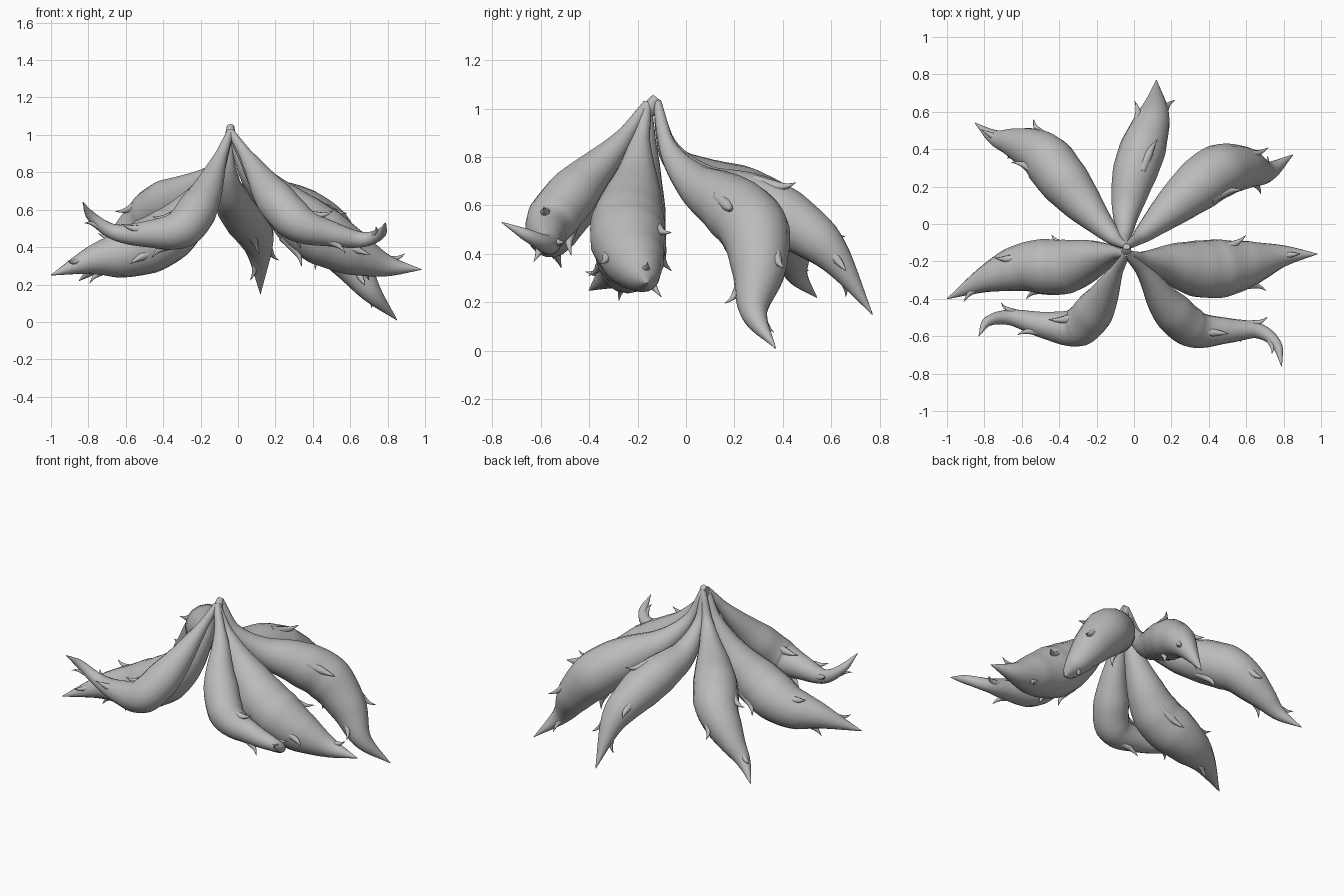
import bpy, bmesh, math
from mathutils import Vector

cube = bpy.data.objects.get("Cube")
if cube:
    bpy.data.objects.remove(cube, do_unlink=True)

fur = bpy.data.materials.new("grey fur")
fur.use_nodes = True
fur.diffuse_color = (0.5, 0.5, 0.5, 1)
fur.node_tree.nodes["Principled BSDF"].inputs["Base Color"].default_value = fur.diffuse_color

FRONT_ROOT = (-4, -16, 102)
BACK_ROOT = (-4, -12, 103)
SIDES = 16
# Radius along a tail as (fraction, radius): full and slender kinds
FULL = [(0, .018), (.12, .034), (.25, .075), (.36, .115), (.47, .145), (.58, .15), (.72, .115),
        (.85, .06), (.94, .025), (1, .002)]
SLIM = [(0, .018), (.12, .034), (.25, .068), (.4, .108), (.52, .108), (.65, .075), (.8, .042),
        (.92, .025), (1, .002)]


def spline(pts, per=7):
    """Smooth path through the points."""
    p = [2 * pts[0] - pts[1]] + pts + [2 * pts[-1] - pts[-2]]
    out = []
    for i in range(1, len(p) - 2):
        a, b, c, d = p[i - 1:i + 3]
        for k in range(per):
            t = k / per
            out.append(b + (c - a) * t / 2 + (2 * a - 5 * b + 4 * c - d) * t * t / 2
                       + (3 * b - a - 3 * c + d) * t ** 3 / 2)
    return out + [pts[-1]]


def lookup(profile, t):
    for (t0, r0), (t1, r1) in zip(profile, profile[1:]):
        if t <= t1:
            return r0 + (r1 - r0) * (t - t0) / (t1 - t0)
    return profile[-1][1]


def tube(bm, pts, profile, scale=1.0, sides=SIDES):
    """Skin a path with rings; returns (centre, tangent, normal, side, radius, fraction)."""
    path = spline(pts)
    run = [0]
    for a, b in zip(path, path[1:]):
        run.append(run[-1] + (b - a).length)
    frames, rings, normal = [], [], Vector((.3, .2, 1))
    for i, c in enumerate(path):
        tan = (path[min(i + 1, len(path) - 1)] - path[max(i - 1, 0)]).normalized()
        normal = (normal - tan * normal.dot(tan)).normalized()
        side = tan.cross(normal)
        t = run[i] / run[-1]
        r = lookup(profile, t) * scale
        frames.append((c, tan, normal.copy(), side, r, t))
        rings.append([bm.verts.new(c + (normal * math.cos(a) + side * math.sin(a)) * r)
                      for a in (math.tau * k / sides for k in range(sides))])
    for lo, hi in zip(rings, rings[1:]):
        for k in range(sides):
            n = (k + 1) % sides
            bm.faces.new((lo[k], lo[n], hi[n], hi[k]))
    bm.faces.new(rings[0][::-1])
    bm.faces.new(rings[-1])
    return frames


def tuft(bm, frame, angle, size):
    """Small hooked lock of fur growing out of the tail surface."""
    c, tan, nor, side, r, _ = frame
    out = nor * math.cos(angle) + side * math.sin(angle)
    base = c + out * r
    pts = [base - out * .03 * size - tan * .09 * size, base - out * .012 * size,
           base + out * .012 * size + tan * .05 * size, base + out * .045 * size + tan * .085 * size]
    tube(bm, pts, [(0, .028), (.5, .024), (.75, .012), (1, .001)], size, 8)


def finish(bm, name):
    """Turn the built mesh into a smooth grey object."""
    bmesh.ops.recalc_face_normals(bm, faces=bm.faces[:])
    mesh = bpy.data.meshes.new(name)
    bm.to_mesh(mesh)
    bm.free()
    mesh.materials.append(fur)
    ob = bpy.data.objects.new(name, mesh)
    bpy.context.collection.objects.link(ob)
    bpy.ops.object.select_all(action='DESELECT')
    ob.select_set(True)
    bpy.context.view_layer.objects.active = ob
    bpy.ops.object.shade_smooth_by_angle(angle=math.radians(50))


def tail(name, coords, profile=FULL, scale=1.0, turn=0.0):
    bm = bmesh.new()
    frames = tube(bm, [Vector(p) / 100 for p in coords], profile, scale)
    # Tufts spiral round the outer half of the tail
    for k in range(5):
        t = .52 + k * .09
        frame = min(frames, key=lambda f: abs(f[5] - t))
        tuft(bm, frame, turn + k * 2.4, 1 - k * .08)
    finish(bm, name)


tail("back_tail", [BACK_ROOT, (-5, -6, 83), (-4, 8, 69), (0, 26, 62), (6, 44, 53), (11, 60, 40),
                   (12, 77, 15)], scale=.83)
tail("back_left_tail", [BACK_ROOT, (3, -7, 83), (15, 4, 69), (31, 18, 60), (45, 28, 50), (59, 30, 34),
                        (71, 28, 16), (85, 37, 1)], scale=.97, turn=1)
tail("back_right_tail", [BACK_ROOT, (-11, -7, 82), (-25, 8, 70), (-39, 25, 62), (-49, 37, 54),
                         (-63, 43, 41), (-74, 46, 31), (-85, 54, 22)], scale=.92, turn=2)
tail("right_tail", [FRONT_ROOT, (-11, -16, 82), (-23, -19, 61), (-38, -23, 46), (-58, -23, 37),
                    (-78, -29, 33), (-100, -40, 25)], turn=.5)
tail("left_tail", [FRONT_ROOT, (6, -19, 85), (19, -21, 68), (36, -24, 52), (52, -23, 42), (66, -20, 35),
                   (80, -17, 30), (98, -16, 28)], scale=1.06, turn=3)
tail("front_right_tail", [FRONT_ROOT, (-11, -28, 84), (-19, -43, 65), (-30, -55, 50), (-48, -54, 47),
                          (-66, -50, 48), (-78, -52, 56), (-83, -60, 64)], SLIM, turn=1.5)
tail("front_left_tail", [FRONT_ROOT, (7, -28, 85), (18, -44, 68), (32, -56, 53), (50, -57, 47),
                         (66, -57, 44), (76, -64, 47), (79, -76, 53)], SLIM, turn=4)

# Little gathered stub where the tails meet
stub = bmesh.new()
tube(stub, [Vector(p) / 100 for p in [(-4, -16, 98), (-4, -14, 102), (-4, -12, 104.5)]],
     [(0, .03), (.5, .026), (1, .02)], sides=8)
finish(stub, "tail_root")
